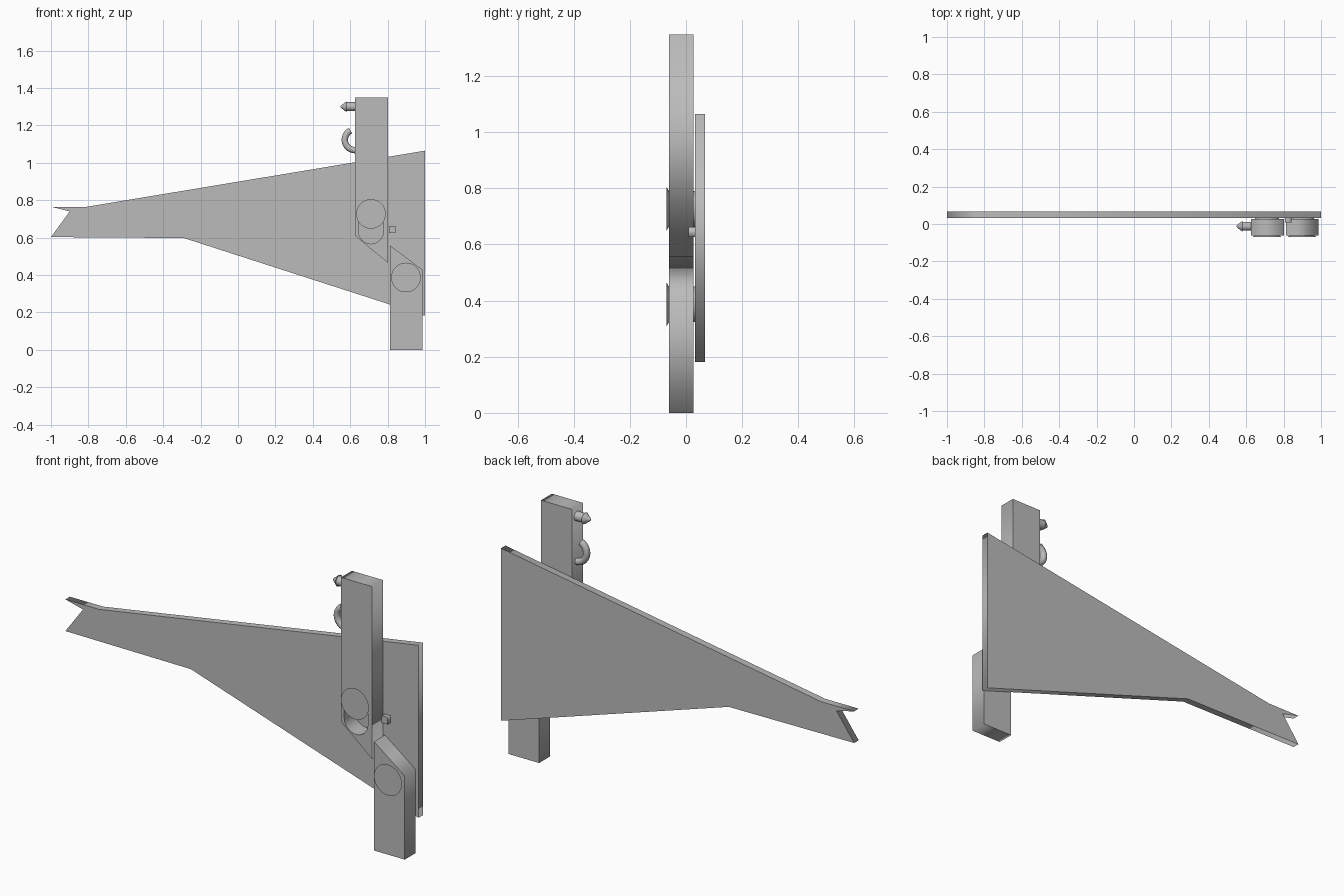
import bpy, bmesh, math
from mathutils import Matrix, Vector

cube = bpy.data.objects.get("Cube")
if cube:
    bpy.data.objects.remove(cube, do_unlink=True)

grey = bpy.data.materials.new("plain grey")
grey.use_nodes = True
grey.diffuse_color = (0.5, 0.5, 0.5, 1)
grey.node_tree.nodes["Principled BSDF"].inputs["Base Color"].default_value = (0.5, 0.5, 0.5, 1)


def add_object(name, data):
    obj = bpy.data.objects.new(name, data)
    bpy.context.collection.objects.link(obj)
    data.materials.append(grey)
    return obj


def select_only(obj):
    bpy.ops.object.select_all(action='DESELECT')
    obj.select_set(True)
    bpy.context.view_layer.objects.active = obj


def add_spline(curve, points, closed=True):
    spline = curve.splines.new('POLY')
    spline.points.add(len(points) - 1)
    for point, (x, z) in zip(spline.points, points):
        point.co = (x, z, 0, 1)
    spline.use_cyclic_u = closed


def curve_to_mesh(name, curve, y):
    """Stand an x-z curve upright at depth y and turn it into a mesh."""
    obj = add_object(name, curve)
    obj.matrix_world = Matrix.Translation((0, y, 0)) @ Matrix.Rotation(math.pi / 2, 4, 'X')
    select_only(obj)
    bpy.ops.object.convert(target='MESH')
    obj = bpy.context.object
    bm = bmesh.new()
    bm.from_mesh(obj.data)
    bmesh.ops.remove_doubles(bm, verts=bm.verts, dist=0.0001)
    bmesh.ops.recalc_face_normals(bm, faces=bm.faces)
    bm.to_mesh(obj.data)
    bm.free()
    return obj


def slab(name, front, back, *outlines):
    """Extrude an x-z outline, with optional holes, from front to back."""
    curve = bpy.data.curves.new(name, 'CURVE')
    curve.dimensions = '2D'
    curve.fill_mode = 'BOTH'
    curve.extrude = (back - front) / 2
    for outline in outlines:
        add_spline(curve, outline)
    return curve_to_mesh(name, curve, (front + back) / 2)


def arc(x, z, radius, start, end, steps):
    angles = [math.radians(start + (end - start) * i / steps) for i in range(steps + 1)]
    return [(x + radius * math.cos(a), z + radius * math.sin(a)) for a in angles]


def turned(name, origin, axis, rings, segments=32):
    """Revolve (distance, radius) rings around an axis."""
    bm = bmesh.new()
    loops = []
    for distance, radius in rings:
        made = bmesh.ops.create_circle(bm, segments=segments, radius=radius)
        bmesh.ops.translate(bm, verts=made["verts"], vec=(0, 0, distance))
        loops.append(made["verts"])
    for a, b in zip(loops, loops[1:]):
        for i in range(segments):
            j = (i + 1) % segments
            bm.faces.new((a[i], a[j], b[j], b[i]))
    bm.faces.new(loops[0])
    bm.faces.new(loops[-1])
    turn = Vector((0, 0, 1)).rotation_difference(Vector(axis)).to_matrix().to_4x4()
    bm.transform(Matrix.Translation(origin) @ turn)
    bmesh.ops.recalc_face_normals(bm, faces=bm.faces)
    mesh = bpy.data.meshes.new(name)
    bm.to_mesh(mesh)
    bm.free()
    obj = add_object(name, mesh)
    select_only(obj)
    bpy.ops.object.shade_smooth_by_angle(angle=math.radians(30))
    return obj


FRONT, BACK = -0.061, 0.027

# Tapering back plate with a notched tail
slab("back_plate", 0.032, 0.068,
     [(-1, 0.765), (-0.81, 0.765), (1, 1.065), (1, 0.182),
      (-0.29, 0.598), (-1, 0.603), (-0.9, 0.74)])

# Upper bar with a rounded slot, and lower bar
slot = arc(0.711, 0.727, 0.067, 0, 180, 16) + arc(0.711, 0.634, 0.067, 180, 360, 16)
slab("upper_bar", FRONT, BACK,
     [(0.626, 0.61), (0.802, 0.465), (0.802, 1.348), (0.626, 1.348)], slot)
slab("lower_bar", FRONT, BACK,
     [(0.813, 0), (0.987, 0), (0.987, 0.428), (0.813, 0.558)])

# Flared screws
for name, x, z in (("upper_screw", 0.711, 0.727), ("lower_screw", 0.898, 0.387)):
    turned(name, (x, 0, z), (0, 1, 0),
           [(-0.07, 0.079), (FRONT, 0.064), (0.033, 0.064)])

# Stop block beside the upper bar
slab("stop_block", 0.009, 0.033,
     [(0.807, 0.626), (0.841, 0.626), (0.841, 0.662), (0.807, 0.662)])

# Pointed peg
turned("pointed_peg", (0.63, -0.012, 1.3), (-1, 0, 0),
       [(0, 0.024), (0.05, 0.024), (0.05, 0.029), (0.082, 0.004)], 16)

# Curved hook
hook = bpy.data.curves.new("hook", 'CURVE')
hook.dimensions = '3D'
hook.bevel_depth = 0.017
hook.bevel_resolution = 3
hook.use_fill_caps = True
add_spline(hook, arc(0.626, 1.123, 0.055, 116, 275, 20), closed=False)
hook_mesh = curve_to_mesh("hook", hook, -0.012)
select_only(hook_mesh)
bpy.ops.object.shade_smooth_by_angle(angle=math.radians(40))
